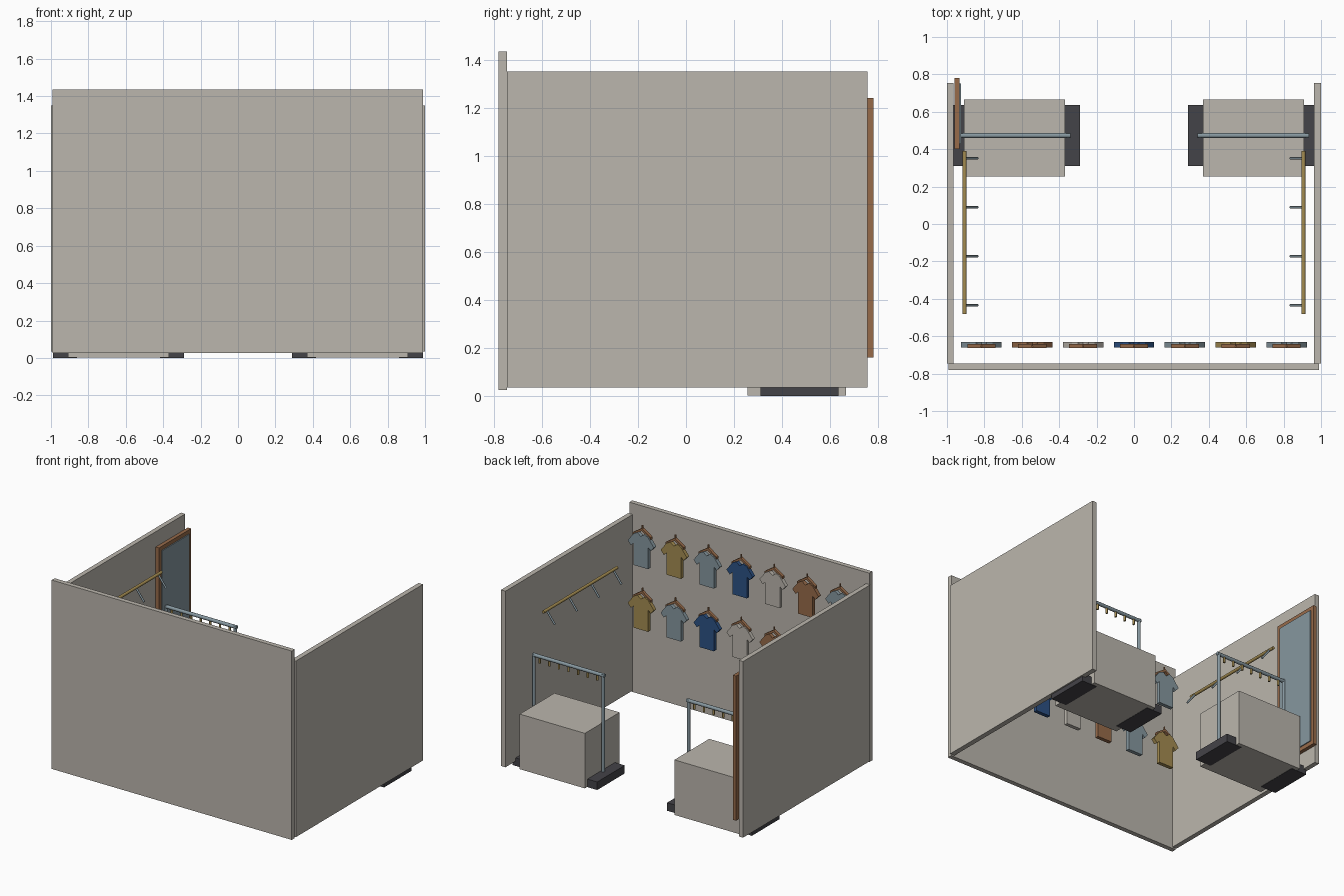
import bpy
import bmesh
from mathutils import Vector

cube = bpy.data.objects.get("Cube")
if cube:
    bpy.data.objects.remove(cube, do_unlink=True)


def material(name, *srgb):
    """Flat colour given as 0-255 values, stored linear."""
    lin = [((c / 255 + 0.055) / 1.055) ** 2.4 for c in srgb] + [1]
    mat = bpy.data.materials.new(name)
    mat.use_nodes = True
    mat.diffuse_color = lin
    mat.node_tree.nodes["Principled BSDF"].inputs["Base Color"].default_value = lin
    return mat


plaster = material("warm_plaster", 187, 182, 173)
slate = material("slate_blue", 134, 151, 159)
olive = material("olive_gold", 164, 140, 81)
brown = material("wood_brown", 151, 107, 74)
navy = material("navy_blue", 44, 81, 132)
dark = material("charcoal", 68, 67, 72)


def finish(name, bm, mat):
    bmesh.ops.recalc_face_normals(bm, faces=bm.faces)
    mesh = bpy.data.meshes.new(name)
    bm.to_mesh(mesh)
    bm.free()
    mesh.materials.append(mat)
    obj = bpy.data.objects.new(name, mesh)
    bpy.context.collection.objects.link(obj)
    return obj


def box(name, lo, hi, mat):
    """Axis-aligned block between two opposite corners."""
    lo, hi = Vector(lo), Vector(hi)
    bm = bmesh.new()
    bmesh.ops.create_cube(bm, size=1)
    for v in bm.verts:
        v.co = (lo + hi) / 2 + v.co * (hi - lo)
    return finish(name, bm, mat)


def rod(name, segments, radius, mat, sides=12):
    """One object made of straight round rods, each from a to b."""
    bm = bmesh.new()
    for a, b in segments:
        a, b = Vector(a), Vector(b)
        made = bmesh.ops.create_cone(bm, cap_ends=True, segments=sides, radius1=radius,
                                     radius2=radius, depth=(b - a).length)
        turn = (b - a).to_track_quat("Z", "Y").to_matrix()
        for v in made["verts"]:
            v.co = turn @ v.co + (a + b) / 2
    for f in bm.faces:
        f.smooth = len(f.verts) == 4
    for e in bm.edges:
        e.smooth = all(len(f.verts) == 4 for f in e.link_faces)
    return finish(name, bm, mat)


def plate(name, half, origin, depth, mat):
    """Mirror a half outline in x, then extrude it along y."""
    outline = half + [(-x, z) for x, z in reversed(half) if x > 0]
    bm = bmesh.new()
    ox, oy, oz = origin
    face = bm.faces.new([bm.verts.new((ox + x, oy, oz + z)) for x, z in outline])
    made = bmesh.ops.extrude_face_region(bm, geom=[face])
    for v in made["geom"]:
        if isinstance(v, bmesh.types.BMVert):
            v.co.y += depth
    return finish(name, bm, mat)


# Walls: one long, two sides
box("long_wall", (-0.993, -0.78, 0.025), (0.99, -0.745, 1.435), plaster)
box("left_wall", (0.963, -0.745, 0.035), (1, 0.755, 1.35), plaster)
box("right_wall", (-1, -0.745, 0.035), (-0.965, 0.755, 1.35), plaster)

for side, s in (("left", 1), ("right", -1)):
    # Display block
    box(side + "_display_block", (s * 0.37, 0.255, 0.002), (s * 0.908, 0.665, 0.413), plaster)

    # Clothes rack: feet, posts, rail, pegs
    inner, outer, y, top = s * 0.353, s * 0.925, 0.473, 0.778
    for part, x in (("inner", inner), ("outer", outer)):
        box(f"{side}_rack_{part}_foot", (x - 0.064, 0.31, 0), (x + 0.064, 0.635, 0.06), dark)
    rod(side + "_rack_posts", [((x, y, 0.05), (x, y, top + 0.01)) for x in (inner, outer)],
        0.012, slate)
    rod(side + "_rack_rail", [((inner - s * 0.014, y, top), (outer + s * 0.008, y, top))],
        0.013, slate)
    pegs = [inner + (outer - inner) * (i + 0.6) / 7.2 for i in range(7)]
    rod(side + "_rack_pegs", [((x, y, top), (x, y, top - 0.05)) for x in pegs],
        0.008, olive, 8)

    # Wall rail with sloping arms
    rod(side + "_wall_rail", [((s * 0.906, -0.48, 1.07), (s * 0.906, 0.39, 1.07))], 0.011, olive)
    arms = [-0.435 + 0.262 * i for i in range(4)]
    rod(side + "_wall_rail_arms", [((s * 0.906, a, 1.07), (s * 0.837, a, 0.98)) for a in arms],
        0.007, slate, 8)

# Tall mirror on the right wall
box("mirror_frame", (-0.96, 0.4, 0.16), (-0.933, 0.78, 1.24), brown)
box("mirror_glass", (-0.933, 0.428, 0.19), (-0.926, 0.752, 1.21), slate)

# Two rows of shirts on hangers
shirt = [(0, 0.228), (0.028, 0.25), (0.06, 0.235), (0.108, 0.172), (0.082, 0.142),
         (0.06, 0.162), (0.06, 0)]
hanger = [(0, 0.285), (0.075, 0.235), (0.075, 0.218), (0, 0.265)]


def hanger_piece(name, x, z):
    """Chevron hanger with a small hook."""
    left = [(px, pz) for px, pz in hanger]
    bm = bmesh.new()
    for s in (1, -1):
        front = [bm.verts.new((x + s * px, -0.642, z + pz)) for px, pz in left]
        back = [bm.verts.new((x + s * px, -0.664, z + pz)) for px, pz in left]
        bm.faces.new(front)
        bm.faces.new(back[::-1])
        for i in range(4):
            j = (i + 1) % 4
            bm.faces.new((front[i], front[j], back[j], back[i]))
    finish(name, bm, brown)
    rod(name + "_hook", [((x, -0.653, z + 0.27), (x, -0.653, z + 0.305))], 0.006, brown, 8)


rows = {"upper": (1.04, (slate, brown, plaster, navy, slate, olive, slate)),
        "lower": (0.572, (olive, slate, brown, plaster, navy, slate, olive))}
for row, (z, colours) in rows.items():
    for i, colour in enumerate(colours):
        x = (i - 3) * 0.272
        plate(f"{row}_shirt_{i + 1}", shirt, (x, -0.66, z), 0.028, colour)
        hanger_piece(f"{row}_hanger_{i + 1}", x, z)
